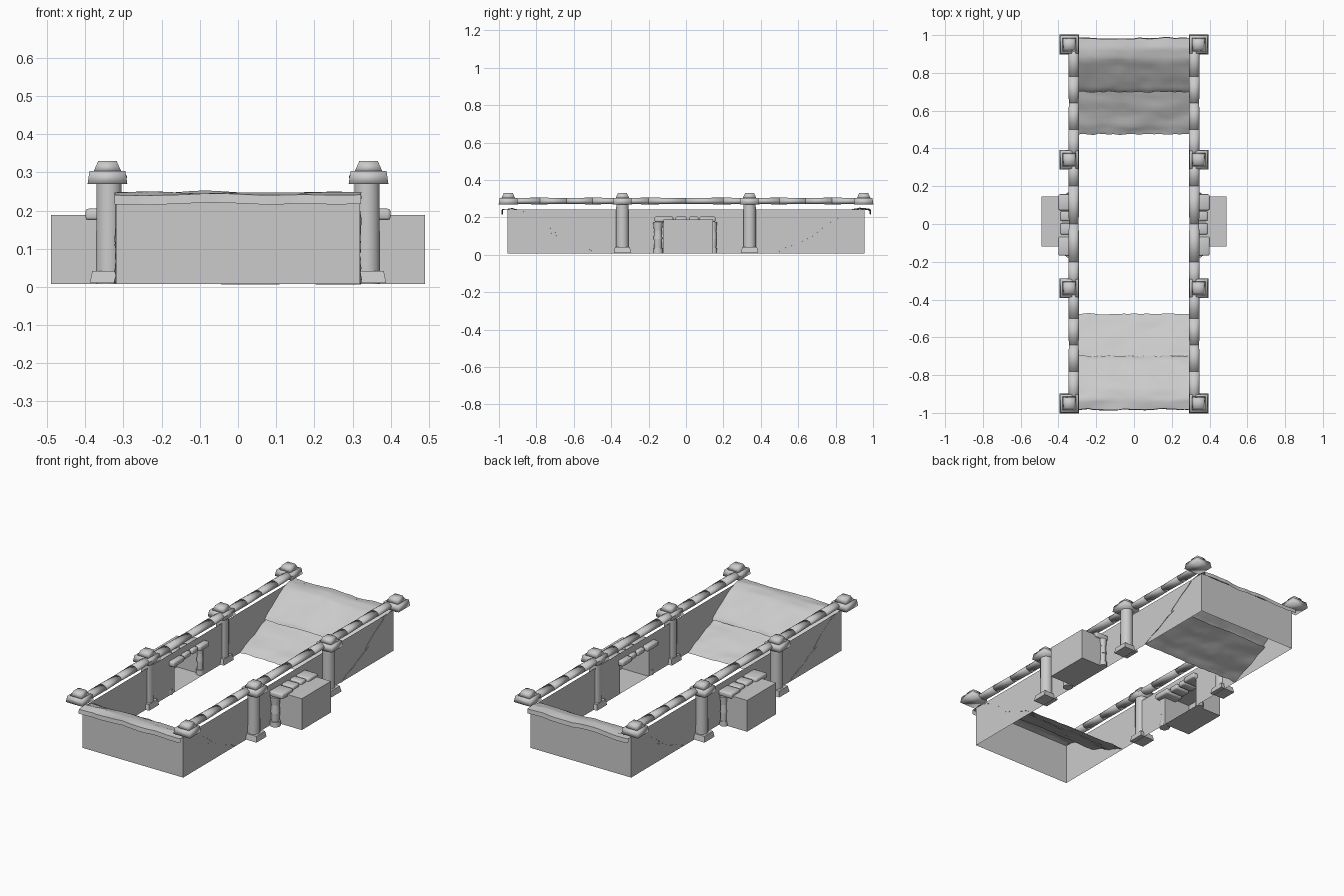
import bpy, bmesh, math
from mathutils import Vector, Matrix, noise

cube = bpy.data.objects.get("Cube")
if cube:
    bpy.data.objects.remove(cube, do_unlink=True)

stone = bpy.data.materials.new("grey stone")
stone.use_nodes = True
GREY = (0.6, 0.6, 0.6, 1)
stone.diffuse_color = GREY
stone.node_tree.nodes["Principled BSDF"].inputs["Base Color"].default_value = GREY


def finish(name, bm, smooth=None):
    mesh = bpy.data.meshes.new(name)
    bm.to_mesh(mesh)
    bm.free()
    mesh.materials.append(stone)
    ob = bpy.data.objects.new(name, mesh)
    bpy.context.collection.objects.link(ob)
    if smooth:
        bpy.ops.object.select_all(action='DESELECT')
        ob.select_set(True)
        bpy.context.view_layer.objects.active = ob
        bpy.ops.object.shade_smooth_by_angle(angle=math.radians(smooth))


def frustum(bm, center, r1, r2, depth, sides, axis='Z', squash=1.0):
    """Tapered prism; four sided ones are squared up, r is half the width."""
    k = math.sqrt(2) if sides == 4 else 1
    turn = Matrix.Rotation(math.pi / sides, 4, 'Z')
    lay = Matrix.Rotation(math.radians(-90), 4, 'X') if axis == 'Y' else Matrix()
    m = Matrix.Translation(center) @ Matrix.Diagonal((1, 1, squash, 1)) @ lay @ turn
    bmesh.ops.create_cone(bm, cap_ends=True, segments=sides, radius1=r1 * k,
                          radius2=r2 * k, depth=depth, matrix=m)


def block(bm, center, size, bevel=0.008):
    m = Matrix.Translation(center) @ Matrix.Diagonal((*size, 1))
    verts = bmesh.ops.create_cube(bm, size=1, matrix=m)["verts"]
    edges = list({e for v in verts for e in v.link_edges})
    bmesh.ops.bevel(bm, geom=edges, offset=bevel, segments=2, affect='EDGES', profile=0.5)


def quad(bm, points, inside):
    """Flat panel facing the inside point."""
    f = bm.faces.new([bm.verts.new(p) for p in points])
    f.normal_update()
    if f.normal.dot(Vector(inside) - f.calc_center_median()) < 0:
        f.normal_flip()


WX, WY, Z0, Z1 = 0.32, 0.955, 0.008, 0.242     # basin walls
AX, A0, A1, AZ = 0.49, -0.12, 0.145, 0.188     # alcoves


def side_panel(bm, x, y0, y1, z0, z1, inside):
    quad(bm, [(x, y0, z0), (x, y1, z0), (x, y1, z1), (x, y0, z1)], inside)


# Basin walls, with a doorway in each long side
bm = bmesh.new()
mid = (0, 0, 0.1)
for s in (1, -1):
    side_panel(bm, s * WX, -WY, A0, Z0, Z1, mid)
    side_panel(bm, s * WX, A1, WY, Z0, Z1, mid)
    side_panel(bm, s * WX, A0, A1, AZ, Z1, mid)
    quad(bm, [(-WX, s * WY, Z0), (WX, s * WY, Z0), (WX, s * WY, Z1), (-WX, s * WY, Z1)], mid)
finish("basin_walls", bm)

for s, label in ((1, "left"), (-1, "right")):
    # Alcove behind the doorway
    bm = bmesh.new()
    a, b, core = s * WX, s * AX, (s * 0.4, 0.01, 0.1)
    side_panel(bm, b, A0, A1, Z0, AZ, core)
    for y in (A0, A1):
        quad(bm, [(a, y, Z0), (b, y, Z0), (b, y, AZ), (a, y, AZ)], core)
    for z in (Z0, AZ):
        quad(bm, [(a, A0, z), (b, A0, z), (b, A1, z), (a, A1, z)], core)
    finish(label + "_alcove", bm)

    # Door frame: round stacked post stones and a row of spaced lintel stones
    bm = bmesh.new()
    for y, r in ((-0.15, 0.025), (0.146, 0.019)):
        for z, h, r1, r2 in ((0.022, 0.028, 1.15, 1.1), (0.06, 0.05, 0.85, 0.95),
                             (0.107, 0.046, 1, 0.85), (0.153, 0.046, 0.9, 1.1)):
            frustum(bm, (s * 0.343, y, z), r * r1, r * r2, h, 10)
    for y, w, d in ((-0.118, 0.1, 0.11), (-0.026, 0.06, 0.09),
                    (0.042, 0.05, 0.09), (0.115, 0.085, 0.11)):
        block(bm, (s * 0.345, y, 0.19), (d, w, 0.03))
    finish(label + "_door_frame", bm, 60)

    # Handrail of tapered stones, softly shaded over their ends
    bm = bmesh.new()
    cuts = (-0.95, -0.78, -0.64, -0.5, -0.34, -0.2, 0, 0.2, 0.34, 0.5, 0.64, 0.78, 0.95)
    for i, (y0, y1) in enumerate(zip(cuts, cuts[1:])):
        r = (0.029, 0.026) if i % 2 else (0.026, 0.029)
        frustum(bm, (s * 0.319, (y0 + y1) / 2, 0.288), *r, y1 - y0, 10, 'Y', 0.65)
    finish(label + "_handrail", bm, 180)

    # Pillar caps, with shafts and feet on the middle pillars
    for y in (-0.95, -0.34, 0.34, 0.95):
        bm = bmesh.new()
        x = s * 0.342
        place = label + ("_front" if y < 0 else "_back") + ("_middle" if abs(y) < 0.5 else "_corner")
        frustum(bm, (x, y, 0.287), 0.052, 0.047, 0.034, 4)
        frustum(bm, (x, y, 0.317), 0.036, 0.024, 0.027, 4)
        finish(place + "_cap", bm, 180)
        if abs(y) < 0.5:
            bm = bmesh.new()
            frustum(bm, (x - s * 0.004, y, 0.155), 0.035, 0.034, 0.24, 12)
            frustum(bm, (x, y, 0.026), 0.046, 0.04, 0.032, 4)
            finish(place + "_shaft", bm, 60)

# Ramps: two overlapping worn sheets at each end, the upper with a turned down lip
UPPER = [(0.985, 0.218), (0.982, 0.242), (0.93, 0.248), (0.87, 0.234), (0.78, 0.178),
         (0.71, 0.13), (0.698, 0.115)]
LOWER = [(0.73, 0.118), (0.65, 0.088), (0.58, 0.055), (0.52, 0.03), (0.475, 0.01)]


def ramp(name, profile, s):
    bm = bmesh.new()
    columns, steps = 24, 4
    line = []
    for (y0, z0), (y1, z1) in zip(profile, profile[1:]):
        line += [(y0 + (y1 - y0) * t / steps, z0 + (z1 - z0) * t / steps) for t in range(steps)]
    line.append(profile[-1])
    rows = []
    for y, z in line:
        row = []
        for c in range(columns + 1):
            x = (c / columns * 2 - 1) * 0.322
            n = noise.noise(Vector((x * 6, y * 14, s * 5)))
            edge = noise.noise(Vector((x * 20, 3 * s, y * 30)))
            wide = 1 + 0.012 * edge
            row.append(bm.verts.new((x * wide, s * (y + 0.008 * edge), max(0, z + 0.008 * n))))
        rows.append(row)
    for r0, r1 in zip(rows, rows[1:]):
        for c in range(columns):
            bm.faces.new((r0[c], r0[c + 1], r1[c + 1], r1[c]))
    bm.normal_update()
    if sum(f.normal.z for f in bm.faces) < 0:
        bmesh.ops.reverse_faces(bm, faces=bm.faces[:])
    finish(name, bm, 40)


for s, label in ((-1, "front"), (1, "back")):
    ramp(label + "_upper_ramp", UPPER, s)
    ramp(label + "_lower_ramp", LOWER, s)
